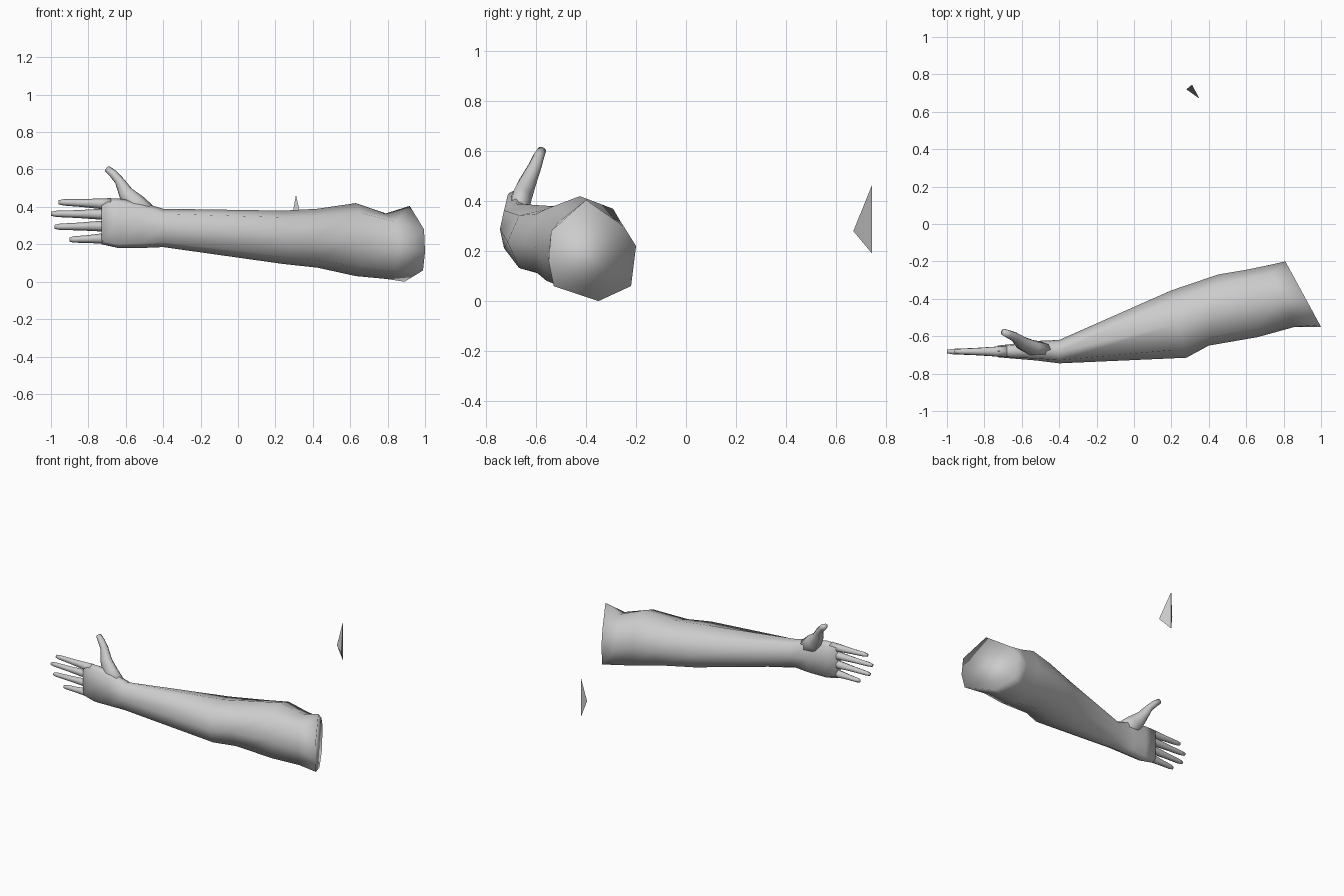
import bpy, bmesh
from math import cos, sin, pi
from mathutils import Vector

if "Cube" in bpy.data.objects:
    bpy.data.objects.remove(bpy.data.objects["Cube"])

skin = bpy.data.materials.new("light_grey")
skin.use_nodes = True
GREY = (0.6, 0.6, 0.6, 1)
skin.diffuse_color = GREY
skin.node_tree.nodes["Principled BSDF"].inputs["Base Color"].default_value = GREY


def finish(bm, name, smooth=True):
    bmesh.ops.recalc_face_normals(bm, faces=bm.faces)
    for face in bm.faces:
        face.smooth = smooth
    mesh = bpy.data.meshes.new(name)
    bm.to_mesh(mesh)
    bm.free()
    mesh.materials.append(skin)
    obj = bpy.data.objects.new(name, mesh)
    bpy.context.collection.objects.link(obj)
    return obj


def loft(name, rings):
    """Skin a list of equal rings and cap both ends."""
    bm = bmesh.new()
    rows = [[bm.verts.new(p) for p in ring] for ring in rings]
    n = len(rows[0])
    for a, b in zip(rows, rows[1:]):
        for i in range(n):
            j = (i + 1) % n
            bm.faces.new((a[i], a[j], b[j], b[i]))
    bm.faces.new(rows[0])
    bm.faces.new(rows[-1])
    return finish(bm, name)


def section(x_front, x_back, y_front, y_back, z_low, z_high, diagonal=0.74):
    """Eight-sided slanted section, starting at the back and going over the top."""
    ring = []
    for i in range(8):
        c, s = cos(i * pi / 4), sin(i * pi / 4)
        if i % 2:
            c, s = (diagonal if c > 0 else -diagonal), (diagonal if s > 0 else -diagonal)
        t, u = (c + 1) / 2, (s + 1) / 2
        ring.append((x_front + (x_back - x_front) * t,
                     y_front + (y_back - y_front) * t,
                     z_low + (z_high - z_low) * u))
    return ring


def tube(name, path, sides=6):
    """Tapered tube; each path entry is a centre, a width and a depth."""
    centres = [Vector(p[:3]) for p in path]
    rings = []
    for k, (centre, entry) in enumerate(zip(centres, path)):
        along = centres[min(k + 1, len(path) - 1)] - centres[max(k - 1, 0)]
        side = along.cross(Vector((0, 1, 0))).normalized()
        deep = side.cross(along).normalized()
        rings.append([centre + side * entry[3] * cos(a) + deep * entry[4] * sin(a)
                      for a in (2 * pi * i / sides for i in range(sides))])
    return loft(name, rings)


# Slanted upper-arm rim, then arm, wrist and palm sections
rim_yz = [(-.2, .22), (-.25, .3), (-.4, .405), (-.54, .28),
          (-.55, .16), (-.53, .06), (-.35, 0), (-.22, .06)]
rim = [(1 - (y + .55) * .545, y, z) for y, z in rim_yz]
arm = [rim,
       section(.86, .72, -.55, -.22, .015, .365),
       section(.66, .60, -.605, -.245, .03, .42),
       section(.40, .45, -.65, -.27, .075, .39),
       section(.28, .20, -.715, -.355, .095, .38),
       section(-.40, -.40, -.745, -.62, .185, .39),
       section(-.52, -.52, -.73, -.625, .18, .425, .8),
       section(-.64, -.64, -.72, -.64, .18, .445, .85),
       section(-.73, -.73, -.712, -.65, .20, .445, .85)]
loft("arm_and_palm", arm)

# Fingers: root height, tip x, tip height
fingers = {"index_finger": (.415, -.96, .425), "middle_finger": (.36, -1, .363),
           "ring_finger": (.298, -.98, .293), "little_finger": (.232, -.9, .225)}
for name, (root_z, tip_x, tip_z) in fingers.items():
    root, tip = Vector((-.68, -.682, root_z)), Vector((tip_x, -.682, tip_z))
    path = []
    for t, w, d in ((0, .032, .033), (.2, .028, .03), (.55, .021, .022),
                    (.9, .017, .017), (1, .011, .011)):
        path.append((*root.lerp(tip, t), w, d))
    tube(name, path)

# Thumb, rising from the upper edge of the palm
tube("thumb", [(-.47, -.675, .34, .06, .04), (-.55, -.66, .41, .062, .042),
               (-.6, -.635, .475, .04, .036), (-.635, -.605, .54, .025, .027),
               (-.67, -.59, .58, .022, .023), (-.70, -.577, .604, .017, .018)], 8)

# Loose shard behind the arm
bm = bmesh.new()
corners = [bm.verts.new(p) for p in ((.31, .745, .465), (.31, .745, .19),
                                     (.35, .67, .28), (.28, .72, .3))]
for skip in range(4):
    bm.faces.new([v for i, v in enumerate(corners) if i != skip])
finish(bm, "shard", smooth=False)
